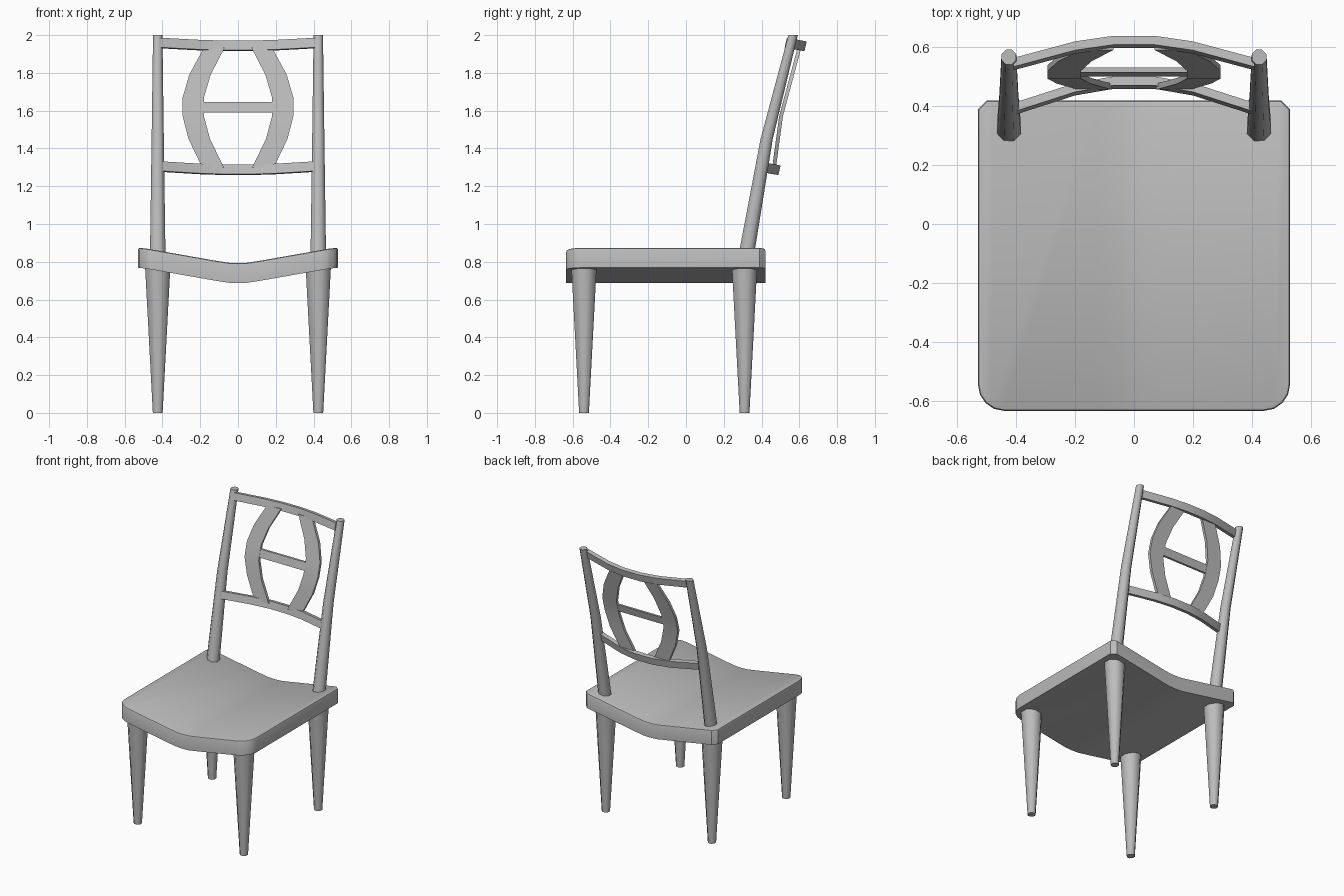
import bpy
import bmesh
import math

default = bpy.data.objects.get("Cube")
if default:
    bpy.data.objects.remove(default)

GREY = (0.5, 0.5, 0.5, 1)
paint = bpy.data.materials.new("plain grey")
paint.use_nodes = True
paint.diffuse_color = GREY
paint.node_tree.nodes["Principled BSDF"].inputs["Base Color"].default_value = GREY


def finish(name, bm, angle=35):
    """Turn a bmesh into a shaded, painted object."""
    bmesh.ops.recalc_face_normals(bm, faces=bm.faces)
    mesh = bpy.data.meshes.new(name)
    bm.to_mesh(mesh)
    bm.free()
    mesh.materials.append(paint)
    obj = bpy.data.objects.new(name, mesh)
    bpy.context.collection.objects.link(obj)
    bpy.ops.object.select_all(action="DESELECT")
    obj.select_set(True)
    bpy.context.view_layer.objects.active = obj
    bpy.ops.object.shade_smooth_by_angle(angle=math.radians(angle))
    return obj


def loft(name, rings, angle=35):
    """Skin a list of matching cross-sections and cap both ends."""
    bm = bmesh.new()
    loops = [[bm.verts.new(p) for p in ring] for ring in rings]
    n = len(loops[0])
    for a, b in zip(loops, loops[1:]):
        for i in range(n):
            j = (i + 1) % n
            bm.faces.new((a[i], a[j], b[j], b[i]))
    bm.faces.new(loops[0])
    bm.faces.new(loops[-1])
    return finish(name, bm, angle)


def post(name, x, stations, sides=8):
    """Tapered round post; stations are (y, z, radius)."""
    rings = []
    for y, z, r in stations:
        turns = [math.tau * (i + 0.5) / sides for i in range(sides)]
        rings.append([(x + r * math.cos(t), y + r * math.sin(t), z) for t in turns])
    return loft(name, rings, 50)


def interp(table, t):
    """Piecewise linear lookup."""
    for (a, va), (b, vb) in zip(table, table[1:]):
        if t <= b:
            return va + (vb - va) * (t - a) / (b - a)
    return table[-1][1]


# Seat: rounded slab, sliced lengthwise and dished along the centre line
DIP = [(0, 0), (0.05, 0.002), (0.12, 0.013), (0.48, 0.076), (0.54, 0.083)]
bm = bmesh.new()
corners = [bm.verts.new((x, y, 0.687)) for x, y in
           ((-0.53, -0.635), (0.53, -0.635), (0.53, 0.42), (-0.53, 0.42))]
bm.faces.new(corners)
bmesh.ops.bevel(bm, geom=corners[:2], offset=0.09, segments=4, profile=0.5, affect="VERTICES")
back = [v for v in bm.verts if v.co.y > 0]
bmesh.ops.bevel(bm, geom=back, offset=0.03, segments=1, affect="VERTICES")
lifted = bmesh.ops.extrude_face_region(bm, geom=bm.faces[:])["geom"]
bmesh.ops.translate(bm, vec=(0, 0, 0.106), verts=[g for g in lifted if isinstance(g, bmesh.types.BMVert)])
rim = [e for e in bm.edges if all(v.co.z > 0.75 for v in e.verts)]
bmesh.ops.bevel(bm, geom=rim, offset=0.012, segments=2, profile=0.5, affect="EDGES")
for cut, _ in DIP[:-1]:
    for side in ((1, -1) if cut else (1,)):
        bmesh.ops.bisect_plane(bm, geom=bm.verts[:] + bm.edges[:] + bm.faces[:],
                               plane_co=(cut * side, 0, 0), plane_no=(1, 0, 0))
for v in bm.verts:
    v.co.z += interp(DIP, abs(v.co.x))
finish("seat", bm)

# Legs and back posts
for side, label in ((1, "left"), (-1, "right")):
    x = 0.425 * side
    post("front_leg_" + label, x, [(-0.54, 0, 0.028), (-0.54, 0.8, 0.074)])
    post("back_leg_" + label, x, [(0.31, 0, 0.028), (0.31, 0.8, 0.074)])
    post("back_post_" + label, x,
         [(0.313, 0.8, 0.045), (0.427, 1.45, 0.035), (0.567, 2.0, 0.027)])


# Back rails: bowed bars with a leaning rectangular section
def rail(name, y_mid, z_mid, bow, rise):
    half = [(0.07, 0), (0.2, 0.25), (0.41, 1)]
    stations = [(-x, f) for x, f in reversed(half)] + half
    rings = []
    for x, f in stations:
        y, z = y_mid - bow * f, z_mid + rise * f
        rings.append([(x, y + dy, z + dz) for dy, dz in
                      ((-0.021, -0.023), (0.009, -0.028), (0.021, 0.023), (-0.009, 0.028))])
    return loft(name, rings)


rail("top_rail", 0.618, 1.943, 0.075, 0.015)
rail("lower_rail", 0.48, 1.287, 0.09, 0.017)

# Curved slats between the rails: (z, inner x, outer x)
LEAN = [(1.29, 0.465), (1.57, 0.503), (1.95, 0.605)]
SLAT = [(1.3, 0.075, 0.19), (1.45, 0.148, 0.262), (1.57, 0.18, 0.293),
        (1.67, 0.18, 0.293), (1.79, 0.145, 0.258), (1.935, 0.07, 0.18)]
for side, label in ((1, "left"), (-1, "right")):
    rings = []
    for z, inner, outer in SLAT:
        y = interp(LEAN, z)
        rings.append([(side * x, y + d, z) for x, d in
                      ((inner, -0.01), (outer, -0.01), (outer, 0.01), (inner, 0.01))])
    loft("back_slat_" + label, rings)

# Crossbar joining the slats
section = [(interp(LEAN, z) + d, z) for z, d in
           ((1.59, -0.008), (1.59, 0.008), (1.645, 0.008), (1.645, -0.008))]
loft("crossbar", [[(x, y, z) for y, z in section] for x in (-0.19, 0.19)])
